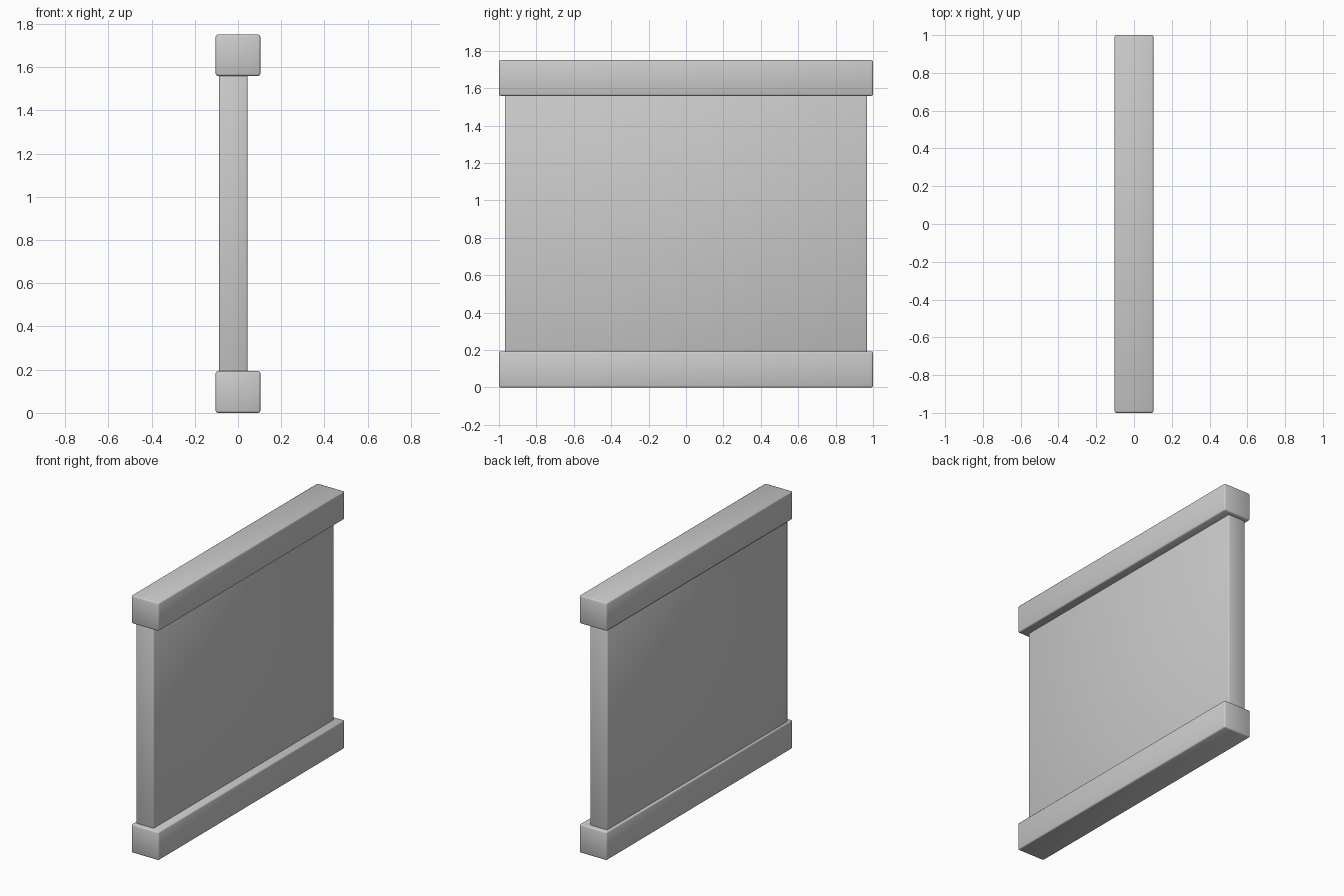
import bpy

if "Cube" in bpy.data.objects:
    bpy.data.objects.remove(bpy.data.objects["Cube"])


def box(name, lo, hi, bevel, segments=2):
    """Softly bevelled, smooth-shaded box between two corners."""
    bpy.ops.mesh.primitive_cube_add(size=1)
    ob = bpy.context.object
    ob.name = name
    for v in ob.data.vertices:
        v.co = [l + (h - l) * (c + 0.5) for l, h, c in zip(lo, hi, v.co)]
    mod = ob.modifiers.new("soft_edges", 'BEVEL')
    mod.width = bevel
    mod.segments = segments
    bpy.ops.object.shade_smooth()
    return ob


# Matching rails along the bottom and top
for name, z0, z1 in (("bottom_rail", 0.0, 0.193), ("top_rail", 1.559, 1.75)):
    box(name, (-0.103, -1.0, z0), (0.103, 1.0, z1), 0.009)

# Wall panel, set slightly off the rails' centre line and tucked into both
box("wall_panel", (-0.087, -0.969, 0.18), (0.044, 0.969, 1.572), 0.007)
